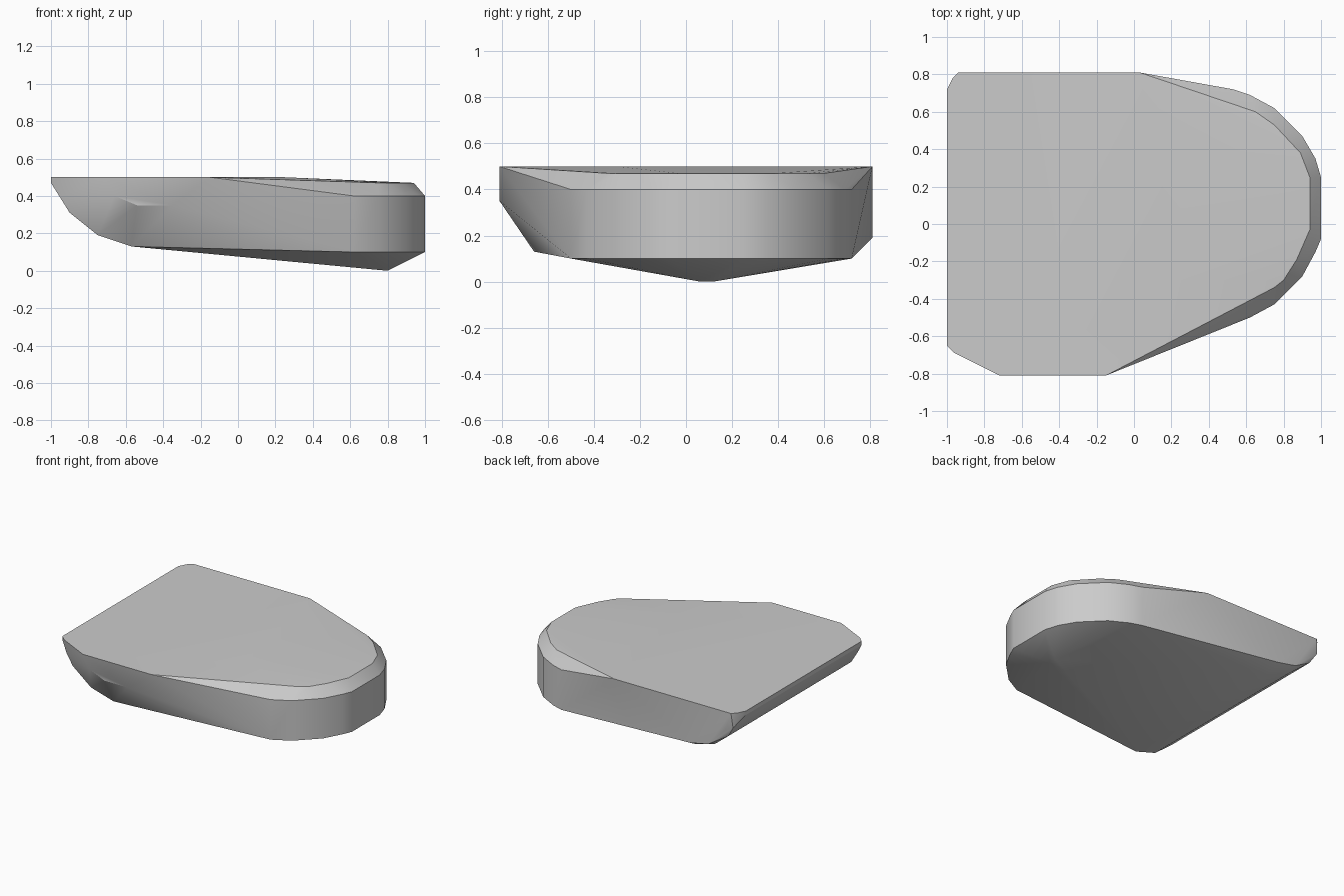
import bpy
import bmesh
from math import radians

# Remove the default cube only
default_cube = bpy.data.objects.get("Cube")
if default_cube:
    bpy.data.objects.remove(default_cube, do_unlink=True)


def make_material(name, color):
    material = bpy.data.materials.new(name)
    material.use_nodes = True
    material.diffuse_color = color
    material.node_tree.nodes["Principled BSDF"].inputs["Base Color"].default_value = color
    return material


def level(outline, height):
    """Lift a flat outline to one height."""
    return [(x, y, height) for x, y in outline]


def hull_object(name, points, material):
    """Wrap a tight convex skin around the section points."""
    bm = bmesh.new()
    for point in points:
        bm.verts.new(point)
    result = bmesh.ops.convex_hull(bm, input=bm.verts[:])
    unused = result["geom_interior"] + result["geom_unused"]
    loose = {v for v in unused if isinstance(v, bmesh.types.BMVert) and v.is_valid}
    bmesh.ops.delete(bm, geom=list(loose), context="VERTS")
    bmesh.ops.dissolve_limit(bm, angle_limit=radians(0.3),
                             verts=bm.verts[:], edges=bm.edges[:])
    bmesh.ops.recalc_face_normals(bm, faces=bm.faces[:])
    mesh = bpy.data.meshes.new(name)
    bm.to_mesh(mesh)
    bm.free()
    mesh.materials.append(material)
    obj = bpy.data.objects.new(name, mesh)
    bpy.context.collection.objects.link(obj)
    return obj


# Flat top plate, with a shallow break toward the rounded end
top_plate = [(-1, -.65), (-.96, -.69), (-.72, -.81), (-.15, -.81), (.25, -.3),
             (.25, .4), (.03, .81), (-.94, .81), (-.97, .78), (-1, .72)]

# Bevelled rim around the rounded end
rim = [(.75, -.34), (.8, -.3), (.87, -.19), (.94, -.03), (.94, .25),
       (.89, .38), (.75, .53), (.65, .6)]

# Upright wall around the rounded end
wall = [(.62, -.5), (.75, -.43), (.9, -.28), (.97, -.15), (1, -.08), (1, .25),
        (.97, .35), (.9, .47), (.75, .62), (.62, .69), (.53, .72)]

# Curved underside of the square end: x, z, front y, back y
end_profile = [(-1, .47, -.65, .72), (-.95, .39, -.67, .8), (-.9, .31, -.67, .78),
               (-.75, .19, -.67, .73), (-.57, .13, -.66, .7), (-.3, .105, -.4, .55)]

# Flat cheeks on the two long sides
front_cheek = [(-.66, .4), (-.54, .35), (-.35, .35)]
back_cheek = [(-.89, .36), (-.75, .22), (-.6, .19)]

points = level(top_plate, .5) + level(rim, .47)
points += level(wall, .4) + level(wall, .1)
for x, z, front, back in end_profile:
    points += [(x, front, z), (x, back, z)]
points += [(x, -.81, z) for x, z in front_cheek]
points += [(x, .81, z) for x, z in back_cheek]

# Blunt keel tip under the rounded end
points += level([(.8, .06), (.8, .12)], 0)

grey = make_material("plain grey", (.6, .6, .6, 1))
body = hull_object("wedge_body", points, grey)

# Soft shading with crisp outer edges
bpy.ops.object.select_all(action="DESELECT")
body.select_set(True)
bpy.context.view_layer.objects.active = body
bpy.ops.object.shade_smooth_by_angle(angle=radians(30))
